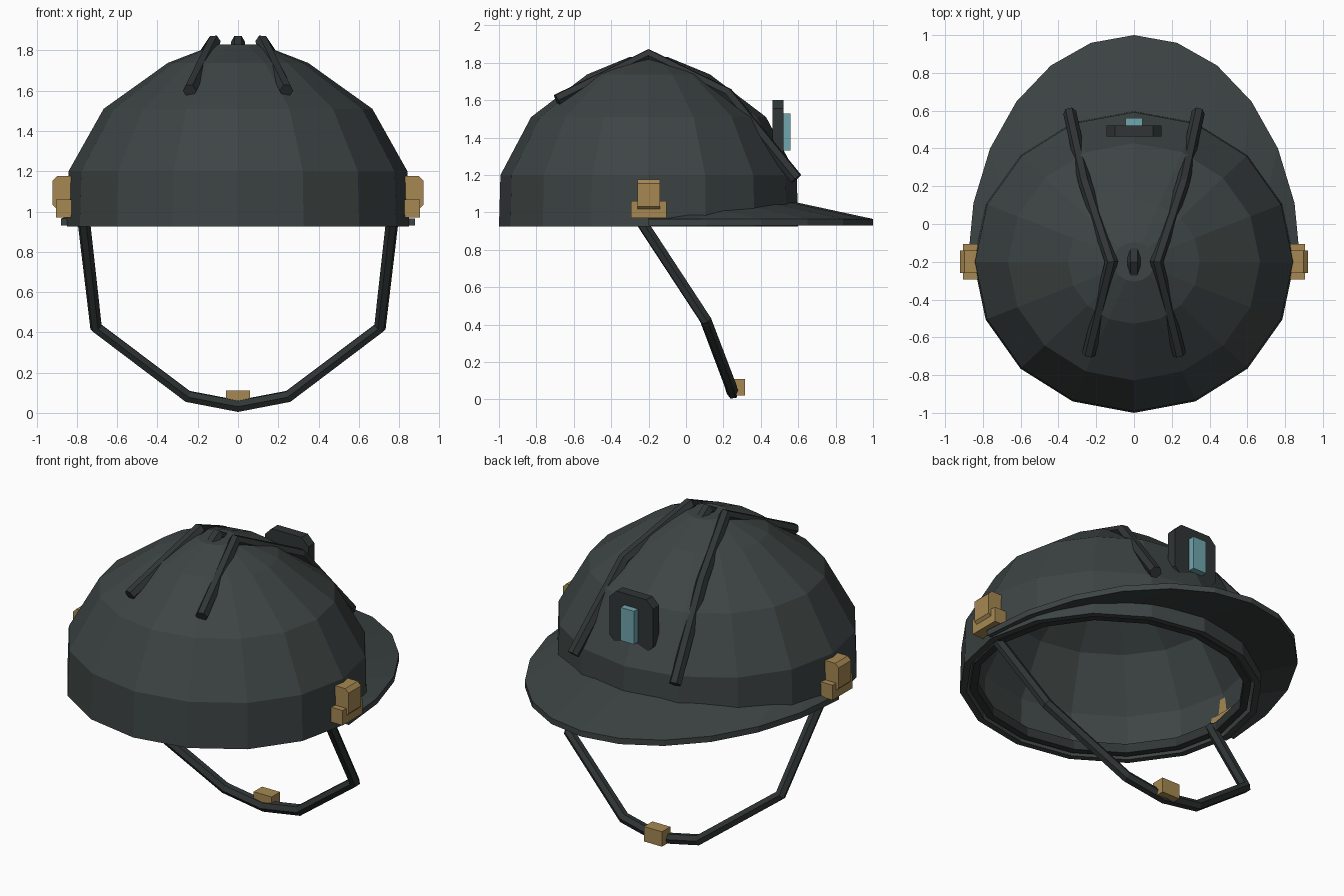
import bpy, bmesh, math
from mathutils import Vector

if "Cube" in bpy.data.objects:
    bpy.data.objects.remove(bpy.data.objects["Cube"])


def material(name, rgb):
    m = bpy.data.materials.new(name)
    m.diffuse_color = (*rgb, 1)
    m.use_nodes = True
    m.node_tree.nodes["Principled BSDF"].inputs["Base Color"].default_value = m.diffuse_color
    return m


SHELL = material("shell_grey", (0.047, 0.058, 0.057))
DARK = material("strap_dark_grey", (0.029, 0.035, 0.035))
TAN = material("tan_hardware", (0.38, 0.245, 0.085))
LENS = material("lens_teal", (0.16, 0.38, 0.42))

CENTRE_Y = -0.2
RX, RY = 0.85, 0.8


def finish(name, bm, mat):
    bmesh.ops.recalc_face_normals(bm, faces=bm.faces)
    mesh = bpy.data.meshes.new(name)
    bm.to_mesh(mesh)
    bm.free()
    mesh.materials.append(mat)
    ob = bpy.data.objects.new(name, mesh)
    bpy.context.collection.objects.link(ob)
    return ob


def lathe(name, profile, mat, sides=16, loop=False):
    """Elliptical lathe; profile is (scale, z); open ends are capped."""
    bm = bmesh.new()
    rings = []
    for s, z in profile:
        rings.append([bm.verts.new((RX * s * math.cos(a), CENTRE_Y + RY * s * math.sin(a), z))
                      for a in (2 * math.pi * i / sides for i in range(sides))])
    pairs = list(zip(rings, rings[1:]))
    if loop:
        pairs.append((rings[-1], rings[0]))
    for lo, hi in pairs:
        for i in range(sides):
            j = (i + 1) % sides
            bm.faces.new((lo[i], lo[j], hi[j], hi[i]))
    if not loop:
        bm.faces.new(rings[0])
        bm.faces.new(rings[-1])
    return finish(name, bm, mat)


def prism(name, outline, axis, lo, hi, mat):
    """Extrude a 2D outline along x or y; outline is (other horizontal, z)."""
    bm = bmesh.new()

    def put(p, d):
        return bm.verts.new((d, p[0], p[1]) if axis == "x" else (p[0], d, p[1]))
    a = [put(p, lo) for p in outline]
    b = [put(p, hi) for p in outline]
    bm.faces.new(a)
    bm.faces.new(b)
    for i in range(len(a)):
        j = (i + 1) % len(a)
        bm.faces.new((a[i], a[j], b[j], b[i]))
    return finish(name, bm, mat)


def chamfered(u0, u1, z0, z1, c=0.0):
    if c == 0:
        return [(u0, z0), (u1, z0), (u1, z1), (u0, z1)]
    return [(u0 + c, z0), (u1 - c, z0), (u1, z0 + c), (u1, z1 - c),
            (u1 - c, z1), (u0 + c, z1), (u0, z1 - c), (u0, z0 + c)]


def tube(name, points, radius, mat, res=1):
    cu = bpy.data.curves.new(name, "CURVE")
    cu.dimensions = "3D"
    cu.bevel_depth = radius
    cu.bevel_resolution = res
    cu.use_fill_caps = True
    sp = cu.splines.new("POLY")
    sp.points.add(len(points) - 1)
    for p, co in zip(sp.points, points):
        p.co = (*co, 1)
    cu.materials.append(mat)
    ob = bpy.data.objects.new(name, cu)
    bpy.context.collection.objects.link(ob)
    bpy.ops.object.select_all(action="DESELECT")
    ob.select_set(True)
    bpy.context.view_layer.objects.active = ob
    bpy.ops.object.convert(target="MESH")
    for poly in bpy.context.object.data.polygons:
        poly.use_smooth = False


# Hollow dome: outer skin from crown to rim, then inner skin back up
lathe("dome_shell", [(0.13, 1.83), (0.41, 1.738), (0.785, 1.51), (0.99, 1.2), (1.0, 0.925),
                     (0.955, 0.925), (0.945, 1.19), (0.745, 1.485), (0.385, 1.7), (0.12, 1.785)], SHELL)

# Headband inside the rim
lathe("headband", [(0.935, 0.935), (0.935, 0.99), (0.885, 0.99), (0.885, 0.935)], DARK, loop=True)

# Brim: half-ellipse plate that rises toward the dome front
bm = bmesh.new()
sections = []
N = 12
for i in range(N + 1):
    a = math.pi * i / N
    c, s = math.cos(a), math.sin(a)
    inner = (0.82 * c, CENTRE_Y + 0.77 * s)
    outer = (0.88 * c, CENTRE_Y + 1.2 * s)
    lift = 0.09 * s
    sections.append([bm.verts.new(v) for v in (
        (*inner, 0.968 + lift), (*outer, 0.965), (*outer, 0.93), (*inner, 0.932 + lift))])
for p, q in zip(sections, sections[1:]):
    for k in range(4):
        m = (k + 1) % 4
        bm.faces.new((p[k], q[k], q[m], p[m]))
bm.faces.new(sections[0])
bm.faces.new(sections[-1])
finish("brim", bm, SHELL)

# Crown ribs, partly sunk into the dome
tube("centre_rib", [(0, -0.45, 1.69), (0, -0.2, 1.842), (0, 0.1, 1.66)], 0.035, DARK)
for side, label in ((1, "right"), (-1, "left")):
    tube(label + "_rib", [(side * x, y, z) for x, y, z in (
        (0.24, -0.69, 1.6), (0.12, -0.2, 1.842), (0.26, 0.22, 1.635), (0.34, 0.59, 1.18))], 0.035, DARK)

    # Side clips: wide base and tall chamfered catch
    lo, hi = sorted((side * 0.79, side * 0.905))
    prism(label + "_clip_base", chamfered(-0.295, -0.105, 0.97, 1.06), "x", lo, hi, TAN)
    lo, hi = sorted((side * 0.80, side * 0.92))
    prism(label + "_clip_catch", chamfered(lo, hi, 1.01, 1.177, 0.022), "y", -0.26, -0.14, TAN)

# Lamp mount and lens
prism("lamp_mount", chamfered(-0.145, 0.145, 1.28, 1.6, 0.045), "y", 0.463, 0.522, DARK)
prism("lamp_lens", chamfered(-0.045, 0.045, 1.33, 1.53), "y", 0.52, 0.56, LENS)

# Chin strap and buckle
half = [(0.77, -0.265, 0.99), (0.705, 0.105, 0.425), (0.25, 0.235, 0.082)]
tube("chin_strap", half + [(0, 0.25, 0.034)] + [(-x, y, z) for x, y, z in reversed(half)], 0.032, DARK)
prism("chin_buckle", chamfered(-0.06, 0.06, 0.02, 0.11), "y", 0.235, 0.315, TAN)
